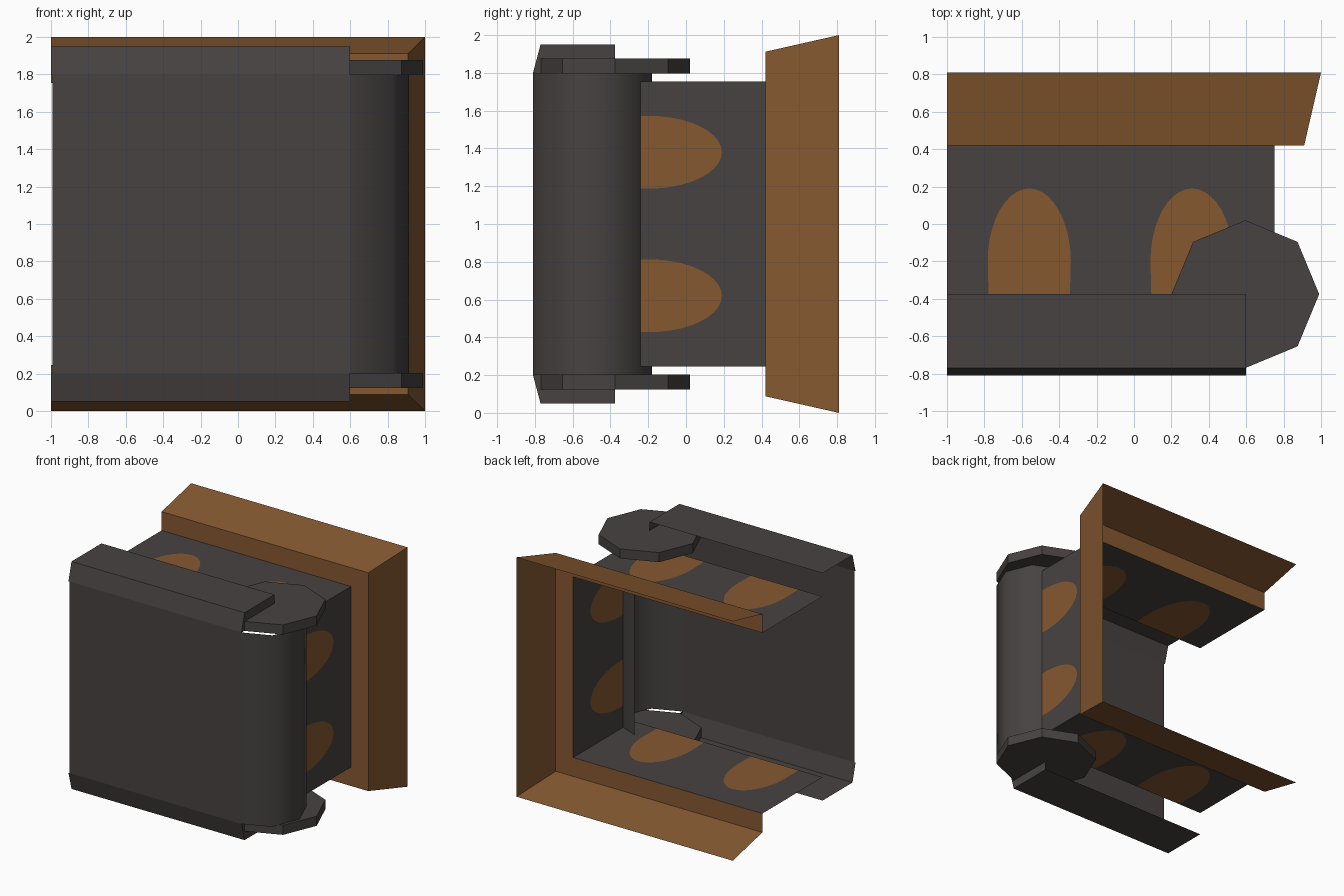
import bpy, bmesh, math
from mathutils import Vector

if "Cube" in bpy.data.objects:
    bpy.data.objects.remove(bpy.data.objects["Cube"])


def material(name, rgb):
    m = bpy.data.materials.new(name)
    m.diffuse_color = (*rgb, 1)
    m.use_nodes = True
    m.node_tree.nodes["Principled BSDF"].inputs["Base Color"].default_value = m.diffuse_color
    return m


GREY = material("dark grey", (0.062, 0.055, 0.053))
BROWN = material("rust brown", (0.235, 0.098, 0.030))


def sheet(name, polys, mats, ref=(0, 2, 1), smooth=False):
    """Open sheet from (points, material index) polygons, facing away from ref."""
    bm = bmesh.new()
    for pts, mi in polys:
        f = bm.faces.new([bm.verts.new(p) for p in pts])
        f.material_index = mi
        f.normal_update()
        if f.normal.dot(f.calc_center_median() - Vector(ref)) < 0:
            f.normal_flip()
    bmesh.ops.remove_doubles(bm, verts=bm.verts[:], dist=1e-4)
    for f in bm.faces:
        f.smooth = smooth
    me = bpy.data.meshes.new(name)
    bm.to_mesh(me)
    bm.free()
    for m in mats:
        me.materials.append(m)
    ob = bpy.data.objects.new(name, me)
    bpy.context.collection.objects.link(ob)
    return ob


# Back frame: sloped outer rim and flat front flange, open at the left and back
def ring(x, y, h):
    return [(-1, y, 1 + h), (x, y, 1 + h), (x, y, 1 - h), (-1, y, 1 - h)]


rings = [ring(1, 0.81, 1.0), ring(0.91, 0.42, 0.912), ring(0.75, 0.42, 0.755)]
frame = []
for a, b in zip(rings, rings[1:]):
    for i in range(3):
        frame.append(([a[i], a[i + 1], b[i + 1], b[i]], 0))
sheet("back_frame", frame, [BROWN])


# Sleeve walls, each with two arched rust patches cut into the face
Y0, Y1 = -0.375, 0.42


def arch(c, hw, n=20):
    pts = [(c - hw * 0.98, Y0)]
    for i in range(n + 1):
        t = math.pi * i / n
        pts.append((c - hw * math.cos(t), -0.2 + 0.39 * math.sin(t)))
    return pts + [(c + hw * 0.98, Y0)]


def wall(u0, u1, centers, hw, place):
    arches = [arch(c, hw) for c in centers]
    outline = [(u0, Y1), (u0, Y0)] + [p for a in arches for p in a] + [(u1, Y0), (u1, Y1)]
    return [([place(*p) for p in outline], 0)] + [([place(*p) for p in a], 1) for a in arches]


sleeve = wall(0.245, 1.755, (0.62, 1.38), 0.193, lambda u, y: (0.75, y, u))
for z in (0.245, 1.755):
    sleeve += wall(-1, 0.75, (-0.56, 0.31), 0.222, lambda u, y, z=z: (u, y, z))
sheet("sleeve", sleeve, [GREY, BROWN])

# Front panel
sheet("front_panel", [([(-0.992, -0.81, 0.2), (0.6, -0.81, 0.2),
                        (0.6, -0.81, 1.8), (-0.992, -0.81, 1.8)], 0)], [GREY])

# Rounded corner column: half of a smooth-shaded octagon
arc = [(0.6 + 0.315 * math.cos(t), -0.495 + 0.315 * math.sin(t))
       for t in (math.radians(-90 + 45 * i) for i in range(5))]
sheet("corner_column", [([(*a, 0.2), (*b, 0.2), (*b, 1.8), (*a, 1.8)], 0)
                        for a, b in zip(arc, arc[1:])], [GREY], (0.6, -0.495, 1), True)

for s, label in ((1, "upper"), (-1, "lower")):
    # Folded lip with an end cap
    prof = [(-0.81, 1 + 0.8 * s), (-0.77, 1 + 0.95 * s), (Y0, 1 + 0.95 * s)]
    lip = [([(-1, *a), (0.6, *a), (0.6, *b), (-1, *b)], 0) for a, b in zip(prof, prof[1:])]
    lip.append(([(0.6, *p) for p in prof + [(Y0, 1 + 0.8 * s)]], 0))
    sheet(label + "_lip", lip, [GREY])

    # Octagonal hinge disc
    bpy.ops.mesh.primitive_cylinder_add(vertices=8, radius=0.395, depth=0.08,
                                        location=(0.595, -0.375, 1 + 0.837 * s))
    disc = bpy.context.object
    disc.name = label + "_disc"
    disc.data.materials.append(GREY)
